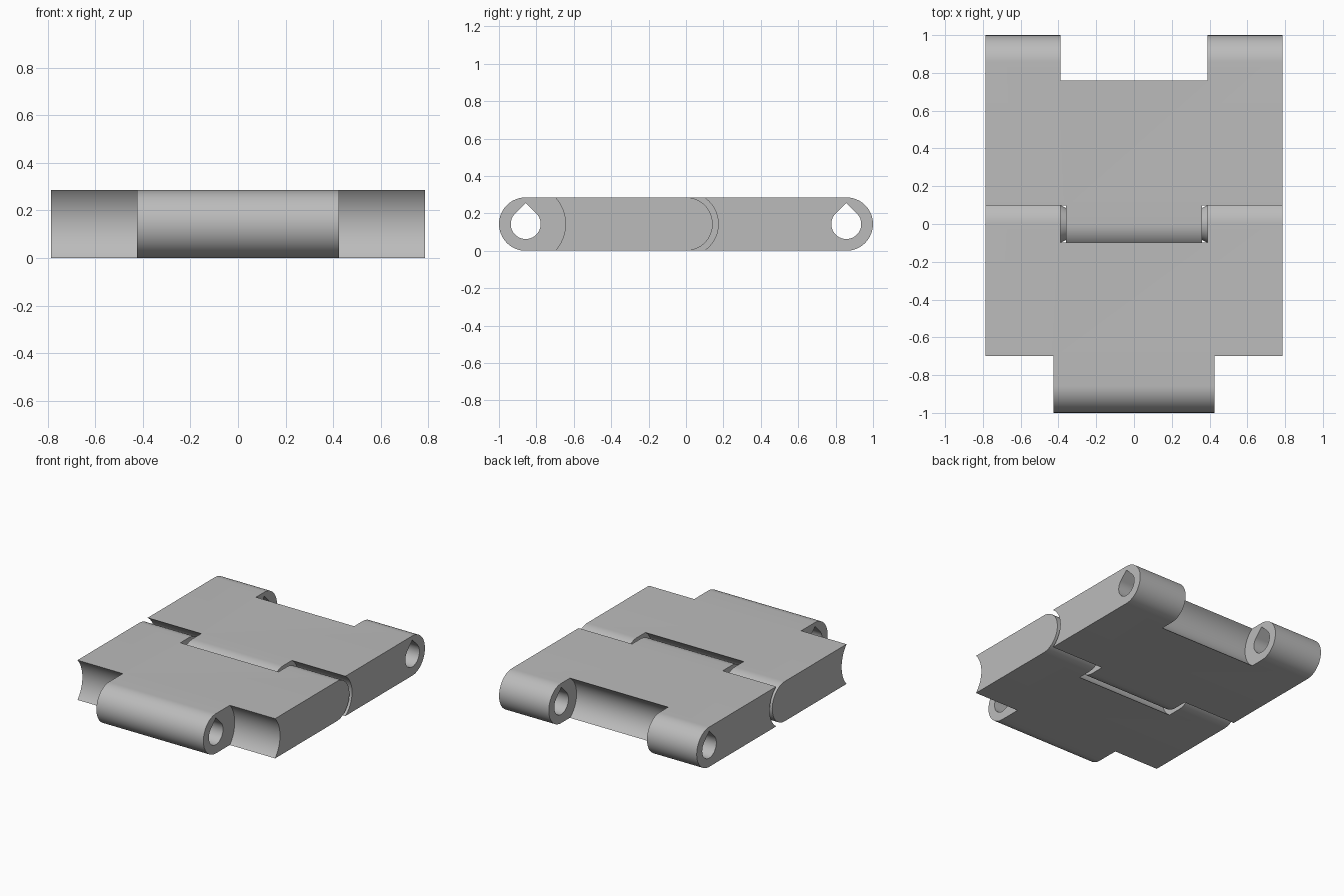
import bpy, bmesh
from math import cos, sin, pi, radians

cube = bpy.data.objects.get("Cube")
if cube:
    bpy.data.objects.remove(cube, do_unlink=True)

R = 0.1427            # half thickness and knuckle radius
PIN_Y = 0.857         # outer hinge axes; the middle axis is y = 0
HALF_W = 0.785
GAP_R = 0.1725        # clearance radius around a knuckle
HOLE_R = 0.08

grey = bpy.data.materials.new("plain grey")
grey.use_nodes = True
colour = (0.5, 0.5, 0.5, 1)
grey.diffuse_color = colour
grey.node_tree.nodes["Principled BSDF"].inputs["Base Color"].default_value = colour


def arc(y, r, a0, a1, n=32):
    """Arc in the y-z plane around a hinge axis, angles in degrees."""
    angles = [radians(a0 + (a1 - a0) * i / n) for i in range(n + 1)]
    return [(y + r * cos(a), R + r * sin(a)) for a in angles]


def extrude(name, profile, x0, x1):
    """Solid with a y-z profile, running from x0 to x1."""
    bm = bmesh.new()
    base = bm.faces.new([bm.verts.new((x0, y, z)) for y, z in profile])
    top = bmesh.ops.extrude_face_region(bm, geom=[base])["geom"]
    verts = [g for g in top if isinstance(g, bmesh.types.BMVert)]
    bmesh.ops.translate(bm, verts=verts, vec=(x1 - x0, 0, 0))
    bmesh.ops.recalc_face_normals(bm, faces=bm.faces)
    mesh = bpy.data.meshes.new(name)
    bm.to_mesh(mesh)
    bm.free()
    mesh.materials.append(grey)
    obj = bpy.data.objects.new(name, mesh)
    bpy.context.collection.objects.link(obj)
    return obj


def smooth(obj):
    bpy.ops.object.select_all(action="DESELECT")
    obj.select_set(True)
    bpy.context.view_layer.objects.active = obj
    bpy.ops.object.shade_smooth_by_angle(angle=radians(30))


def cut(obj, cutters):
    """Subtract the cutters, then remove them."""
    bpy.context.view_layer.objects.active = obj
    for cutter in cutters:
        cutter.hide_render = True
        mod = obj.modifiers.new("cut", "BOOLEAN")
        mod.operation = "DIFFERENCE"
        mod.solver = "EXACT"
        mod.object = cutter
        bpy.ops.object.modifier_apply(modifier=mod.name)
        bpy.data.objects.remove(cutter, do_unlink=True)


def link_body(name, y0, y1):
    """Plate with both ends rounded around the hinge axes."""
    return extrude(name, arc(y1, R, -90, 90) + arc(y0, R, 90, 270), -HALF_W, HALF_W)


def notch(y, r, outward, x0, x1):
    """Cutter: round toward the plate, open on the outward side."""
    a = 90 if outward > 0 else -90
    far = y + outward * 0.4
    profile = arc(y, r, a, a + 180) + [(far, R - outward * r), (far, R + outward * r)]
    return extrude("notch_cutter", profile, x0, x1)


def side_notches(y, r, outward, x):
    return [notch(y, r, outward, x, 1), notch(y, r, outward, -1, -x)]


def teardrop(y):
    profile = arc(y, HOLE_R, 135, 405, 48) + [(y, R + HOLE_R * 2 ** 0.5)]
    return extrude("hole_cutter", profile, -1, 1)


# Front link: centre knuckle in front, two side knuckles behind
front = link_body("front_link", -PIN_Y, 0)
cut(front, side_notches(-PIN_Y, 0.2125, -1, 0.425)
    + [notch(0, GAP_R, 1, -0.39, 0.39), teardrop(-PIN_Y)])
smooth(front)

# Rear link: centre knuckle in front, two side knuckles behind
rear = link_body("rear_link", 0, PIN_Y)
cut(rear, side_notches(0, GAP_R, -1, 0.36)
    + [notch(PIN_Y, GAP_R, 1, -0.39, 0.39), teardrop(PIN_Y)])
smooth(rear)

# Flared hinge pins bridging the gaps beside the rear link's centre knuckle
for side, name in ((1, "left_hinge_pin"), (-1, "right_hinge_pin")):
    pin = extrude(name, arc(0, 0.1, 0, 352.5, 47), side * 0.39, side * 0.36)
    for v in pin.data.vertices:
        if abs(v.co.x) < 0.37:
            v.co.y *= 0.85
            v.co.z = R + (v.co.z - R) * 0.85
    smooth(pin)
